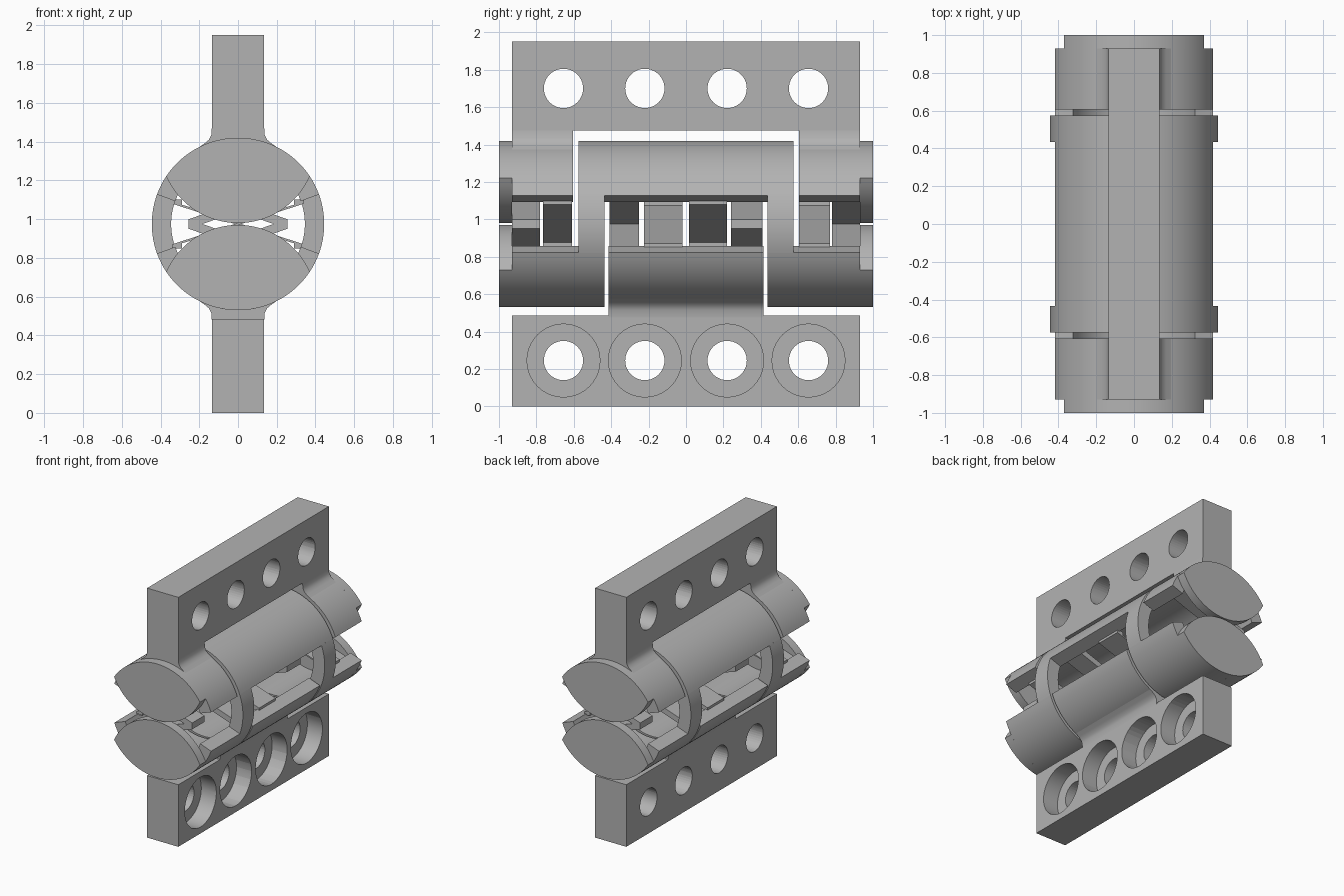
import bpy, bmesh
from math import sin, cos, radians, sqrt

if "Cube" in bpy.data.objects:
    bpy.data.objects.remove(bpy.data.objects["Cube"])

grey = bpy.data.materials.new("plain grey")
grey.use_nodes = True
grey.diffuse_color = (0.45, 0.45, 0.45, 1)
grey.node_tree.nodes["Principled BSDF"].inputs["Base Color"].default_value = (0.45, 0.45, 0.45, 1)

AXIS = 0.975            # height of the hinge axis
R_OUT, R_IN = 0.445, 0.345
HALF = 0.135            # half thickness of the leaves


def arc(r, a0, a1, z=AXIS, n=40):
    steps = [radians(a0 + (a1 - a0) * i / n) for i in range(n + 1)]
    return [(r * cos(a), z + r * sin(a)) for a in steps]


def smooth(ob):
    bpy.ops.object.select_all(action='DESELECT')
    ob.select_set(True)
    bpy.context.view_layer.objects.active = ob
    bpy.ops.object.shade_smooth_by_angle(angle=radians(25))


def extrude(name, profile, spans):
    """Extrude an x-z profile along y over each (y0, y1) span."""
    bm = bmesh.new()
    for y0, y1 in spans:
        face = bm.faces.new([bm.verts.new((x, y0, z)) for x, z in profile])
        moved = bmesh.ops.extrude_face_region(bm, geom=[face])["geom"]
        verts = [v for v in moved if isinstance(v, bmesh.types.BMVert)]
        bmesh.ops.translate(bm, verts=verts, vec=(0, y1 - y0, 0))
    bmesh.ops.recalc_face_normals(bm, faces=bm.faces)
    mesh = bpy.data.meshes.new(name)
    bm.to_mesh(mesh)
    bm.free()
    ob = bpy.data.objects.new(name, mesh)
    bpy.context.collection.objects.link(ob)
    mesh.materials.append(grey)
    smooth(ob)
    return ob


def both(y0, y1):
    return [(-y1, -y0), (y0, y1)]


def flip(profile):
    return [(x, 2 * AXIS - z) for x, z in profile]


def turn(profile):
    return [(-x, z) for x, z in profile]


def drill(ob, z, radius, x, depth):
    """Cut the row of four holes through the leaf."""
    for y in (-0.655, -0.22, 0.22, 0.655):
        bpy.ops.mesh.primitive_cylinder_add(vertices=40, radius=radius, depth=depth,
                                            location=(x, y, z), rotation=(0, radians(90), 0))
        cutter = bpy.context.object
        cutter.hide_render = True
        mod = ob.modifiers.new("hole", 'BOOLEAN')
        mod.operation, mod.solver, mod.object = 'DIFFERENCE', 'EXACT', cutter
        bpy.context.view_layer.objects.active = ob
        bpy.ops.object.modifier_apply(modifier=mod.name)
        bpy.data.objects.remove(cutter)
    smooth(ob)


# Curved knuckle shells, open at both sides
shell = arc(R_OUT, 20, 160) + arc(R_IN, 160, 20)
extrude("upper_centre_knuckle", shell, [(-0.575, 0.575)])
extrude("upper_end_knuckles", shell, both(0.605, 0.93))
extrude("lower_centre_knuckle", flip(shell), [(-0.415, 0.415)])
extrude("lower_end_knuckles", flip(shell), both(0.435, 0.93))

# Ring sectors linking the upper centre to the lower ends
link = arc(R_OUT, -20.5, 20.5, n=16) + arc(R_IN, 20.5, -20.5, n=16)
extrude("left_ring_links", link, both(0.435, 0.575))
extrude("right_ring_links", turn(link), both(0.435, 0.575))

# Lens-shaped rolling cams closing the ends
lens = arc(R_OUT, 33.5, 146.5) + arc(0.405, 204, 336, z=AXIS + 0.41)[1:-1]
extrude("upper_end_cams", lens, both(0.93, 1.0))
extrude("lower_end_cams", flip(lens), both(0.93, 1.0))

# Leaves with filleted necks
flare = [(HALF, 1.475), (0.138, 1.435), (0.15, 1.41), (0.17, 1.393), (0.205, 1.368)]
neck = flare + [(0.1, 1.36), (-0.1, 1.36)] + turn(flare)[::-1]
extrude("upper_leaf_necks", neck, both(0.605, 0.93))
extrude("lower_leaf_neck", flip(neck), [(-0.415, 0.415)])


def box(z0, z1):
    return [(-HALF, z0), (HALF, z0), (HALF, z1), (-HALF, z1)]


upper_leaf = extrude("upper_leaf", box(1.475, 1.95), [(-0.93, 0.93)])
drill(upper_leaf, 1.70, 0.105, 0, 1)
lower_leaf = extrude("lower_leaf", box(0, 0.485), [(-0.93, 0.93)])
drill(lower_leaf, 0.245, 0.105, 0, 1)
drill(lower_leaf, 0.245, 0.195, HALF, 0.26)

# Straight flexure straps crossing at the axis
strap = [(0.34, 0.845), (0.34, 0.87), (-0.29, 1.075), (-0.29, 1.1),
         (-0.34, 1.105), (-0.34, 1.08), (0.29, 0.875), (0.29, 0.85)]
extrude("falling_straps", strap, [(-0.225, -0.02), (0.605, 0.77)])
extrude("rising_straps", turn(strap), [(0.015, 0.22), (-0.765, -0.61)])

# Chevron flexure straps with blunt tips
upper_leg = [(0.255, AXIS + 0.025), (-0.31, AXIS + 0.215), (-0.33, AXIS + 0.175)]
chevron = upper_leg + [(0.185, AXIS)] + flip(upper_leg)[::-1]
extrude("left_pointing_chevrons", chevron, [(-0.93, -0.78), (0.24, 0.41)])
extrude("right_pointing_chevrons", turn(chevron), [(-0.41, -0.25), (0.78, 0.93)])
